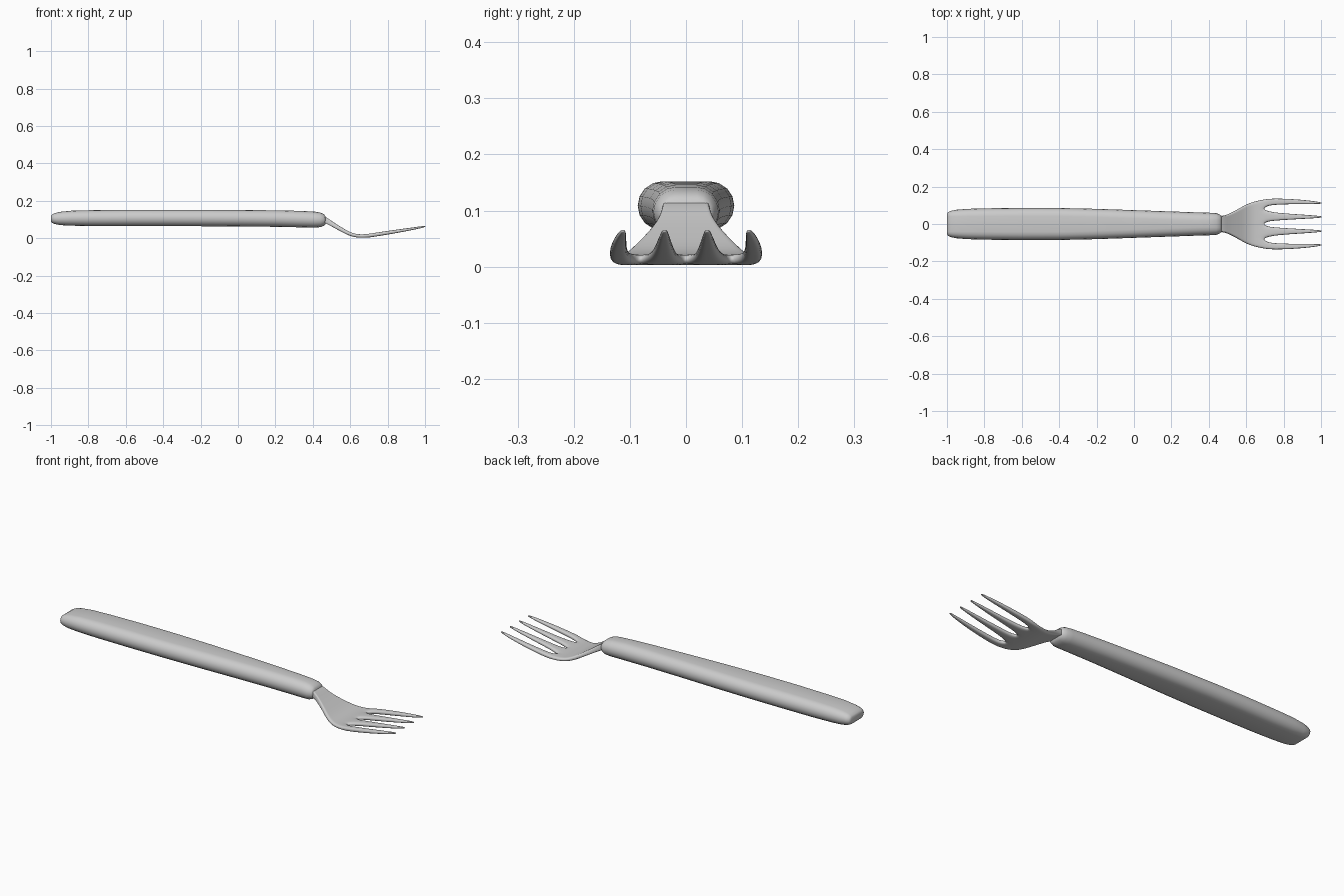
import bpy, bmesh, math

if "Cube" in bpy.data.objects:
    bpy.data.objects.remove(bpy.data.objects["Cube"])


def finish(bm, name):
    bmesh.ops.recalc_face_normals(bm, faces=bm.faces)
    mesh = bpy.data.meshes.new(name)
    bm.to_mesh(mesh)
    bm.free()
    ob = bpy.data.objects.new(name, mesh)
    bpy.context.collection.objects.link(ob)
    for p in mesh.polygons:
        p.use_smooth = True
    return ob


def stadium(w, h, steps=8):
    # flat top and bottom, half-round sides
    pts = []
    for side, start in ((1, -90), (-1, 90)):
        for i in range(steps + 1):
            a = math.radians(start + 180 * i / steps)
            pts.append((side * (w - h) + h * math.cos(a), h * math.sin(a)))
    return pts


# Handle: stadium sections lofted along x (x, half width, bottom z, top z)
sections = [
    (-1.0, .052, .090, .118), (-.995, .063, .083, .126),
    (-.98, .070, .076, .134), (-.95, .076, .070, .141),
    (-.89, .081, .067, .147), (-.78, .084, .065, .150),
    (-.6, .086, .065, .152), (-.4, .0855, .065, .152),
    (-.2, .081, .064, .152), (0, .074, .063, .151),
    (.2, .067, .061, .149), (.34, .062, .058, .146),
    (.41, .060, .057, .142), (.44, .058, .059, .137),
    (.458, .051, .066, .129), (.468, .043, .076, .118)]
bm = bmesh.new()
rings = []
for x, w, lo, hi in sections:
    zc, h = (lo + hi) / 2, (hi - lo) / 2
    rings.append([bm.verts.new((x, y, zc + z)) for y, z in stadium(w, h)])
n = len(rings[0])
for a, b in zip(rings, rings[1:]):
    for i in range(n):
        j = (i + 1) % n
        bm.faces.new((a[i], a[j], b[j], b[i]))
bm.faces.new(rings[0])
bm.faces.new(rings[-1])
finish(bm, "handle")

# Head: neck and palm rows (x, z, half width, thickness)
palm = [(.42, .112, .040, .034), (.465, .100, .042, .032),
        (.50, .077, .049, .024), (.55, .048, .076, .021),
        (.60, .020, .106, .019), (.645, .0105, .122, .018),
        (.69, .0125, .131, .019)]
# Tine rows (x, z, inner tine edges, outer tine edges, thickness)
tines = [(.715, .016, (.013, .070), (.098, .135), .020),
         (.76, .023, (.018, .061), (.103, .137), .020),
         (.85, .037, (.024, .054), (.106, .134), .018),
         (.94, .052, (.029, .048), (.106, .126), .013),
         (.985, .060, (.032, .044), (.107, .119), .009),
         (1.003, .0635, (.0345, .0415), (.109, .115), .006)]
bm = bmesh.new()
max_t = .034
weights = {}
for side in (1, -1):
    for tine in (0, 1):
        rows = []
        for x, z, w, t in palm:
            e = ((0, .62 * w), (.62 * w, w))[tine]
            rows.append((x, z, e, t))
        for x, z, inner, outer, t in tines:
            rows.append((x, z, (inner, outer)[tine], t))
        grid = []
        for x, z, (a, b), t in rows:
            weights[round(x, 3)] = t / max_t
            grid.append([bm.verts.new((x, side * y, z)) for y in (a, (a + b) / 2, b)])
        for p, q in zip(grid, grid[1:]):
            for i in range(2):
                f = (p[i], q[i], q[i + 1], p[i + 1])
                bm.faces.new(f if side > 0 else f[::-1])
# weld the tines together along the palm
bmesh.ops.remove_doubles(bm, verts=bm.verts, dist=.0005)
head = finish(bm, "fork_head")

# Tapering thickness, then smoothing
group = head.vertex_groups.new(name="thickness")
for v in head.data.vertices:
    group.add([v.index], weights[round(v.co.x, 3)], 'REPLACE')
solid = head.modifiers.new("thickness", 'SOLIDIFY')
solid.thickness = max_t
solid.offset = 0
solid.vertex_group = "thickness"
sub = head.modifiers.new("smooth", 'SUBSURF')
sub.levels = sub.render_levels = 2
